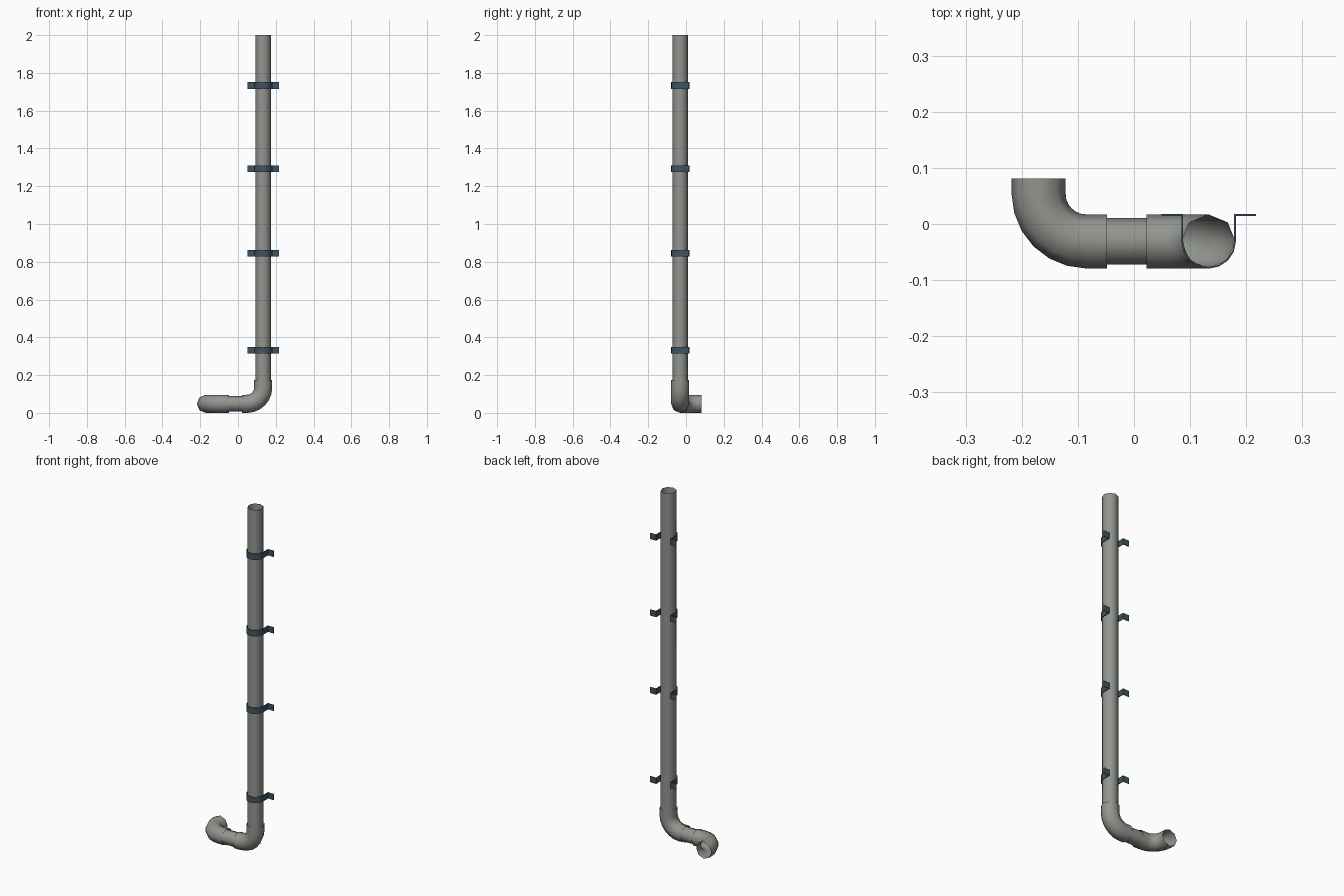
import bpy, bmesh, math
from mathutils import Vector

if "Cube" in bpy.data.objects:
    bpy.data.objects.remove(bpy.data.objects["Cube"])

SIDES = 8
PX, CY, CZ = 0.133, -0.031, 0.048      # downpipe x, pipe centre y, low run height
R_PIPE, R_ELBOW = 0.0415, 0.048


def material(name, col):
    m = bpy.data.materials.new(name)
    m.diffuse_color = (*col, 1)
    m.use_nodes = True
    m.node_tree.nodes["Principled BSDF"].inputs["Base Color"].default_value = m.diffuse_color
    return m


GREY = material("pipe grey", (0.29, 0.30, 0.275))
BLUE = material("bracket slate blue", (0.05, 0.088, 0.115))


def finish(bm, name, mat, angle):
    me = bpy.data.meshes.new(name)
    bm.to_mesh(me)
    bm.free()
    ob = bpy.data.objects.new(name, me)
    bpy.context.collection.objects.link(ob)
    me.materials.append(mat)
    bpy.ops.object.select_all(action='DESELECT')
    ob.select_set(True)
    bpy.context.view_layer.objects.active = ob
    bpy.ops.object.shade_smooth_by_angle(angle=math.radians(angle))
    return ob


def tube(name, path, radius, plane_normal):
    """Open tube swept along a flat path."""
    bm = bmesh.new()
    pts = [Vector(p) for p in path]
    b = Vector(plane_normal)
    rings = []
    for i, p in enumerate(pts):
        t = (pts[min(i + 1, len(pts) - 1)] - pts[max(i - 1, 0)]).normalized()
        n = b.cross(t)
        rings.append([bm.verts.new(p + radius * (math.cos(a) * n + math.sin(a) * b))
                      for a in (math.tau * k / SIDES for k in range(SIDES))])
    for r0, r1 in zip(rings, rings[1:]):
        for k in range(SIDES):
            j = (k + 1) % SIDES
            bm.faces.new((r0[k], r1[k], r1[j], r0[j]))
    # make sure the faces point outwards
    bm.normal_update()
    f = bm.faces[:][0]
    if f.normal.dot(f.calc_center_median() - (pts[0] + pts[1]) / 2) < 0:
        bmesh.ops.reverse_faces(bm, faces=bm.faces[:])
    return finish(bm, name, GREY, 60)


def elbow_path(start, corner, end, bend=0.085, steps=6):
    s, c, e = Vector(start), Vector(corner), Vector(end)
    u, v = (s - c).normalized(), (e - c).normalized()
    mid = c + bend * (u + v)
    arc = [mid - bend * (math.cos(a) * v + math.sin(a) * u)
           for a in (math.pi / 2 * k / steps for k in range(steps + 1))]
    return [s] + arc + [e]


# Pipes, their ends tucked into the elbows
tube("downpipe", [(PX, CY, 0.15), (PX, CY, 2.0)], R_PIPE, (0, 1, 0))
tube("connecting_pipe", [(-0.07, CY, CZ), (0.045, CY, CZ)], R_PIPE, (0, 1, 0))

# Elbows
tube("lower_elbow", elbow_path((0.022, CY, CZ), (PX, CY, CZ), (PX, CY, 0.173)),
     R_ELBOW, (0, 1, 0))
tube("outlet_elbow", elbow_path((-0.048, CY, CZ), (-0.17, CY, CZ), (-0.17, 0.081, CZ)),
     R_ELBOW, (0, 0, 1))


# Wall brackets: bent strips around the front of the pipe
def bracket(name, z, h=0.035, th=0.003):
    def line(r, y):
        arc = [(r * math.cos(a), CY + r * math.sin(a))
               for a in (math.pi + math.pi * k / 8 for k in range(9))]
        return [(-0.084, y), (-r, y)] + arc + [(r, y), (0.084, y)]
    bm = bmesh.new()
    outer, inner = line(0.0485, 0.0145), line(0.0485 - th, 0.0145 + th)
    rows = [[bm.verts.new((PX + x, y, z + dz)) for x, y in l]
            for l, dz in ((outer, -h / 2), (outer, h / 2), (inner, h / 2), (inner, -h / 2))]
    for k in range(4):
        a, b = rows[k], rows[(k + 1) % 4]
        for i in range(len(a) - 1):
            bm.faces.new((a[i], a[i + 1], b[i + 1], b[i]))
    for i in (0, -1):
        bm.faces.new([r[i] for r in rows])
    bmesh.ops.recalc_face_normals(bm, faces=bm.faces[:])
    finish(bm, name, BLUE, 30)


for i, z in enumerate((0.331, 0.845, 1.292, 1.733)):
    bracket(f"wall_bracket_{i + 1}", z)
